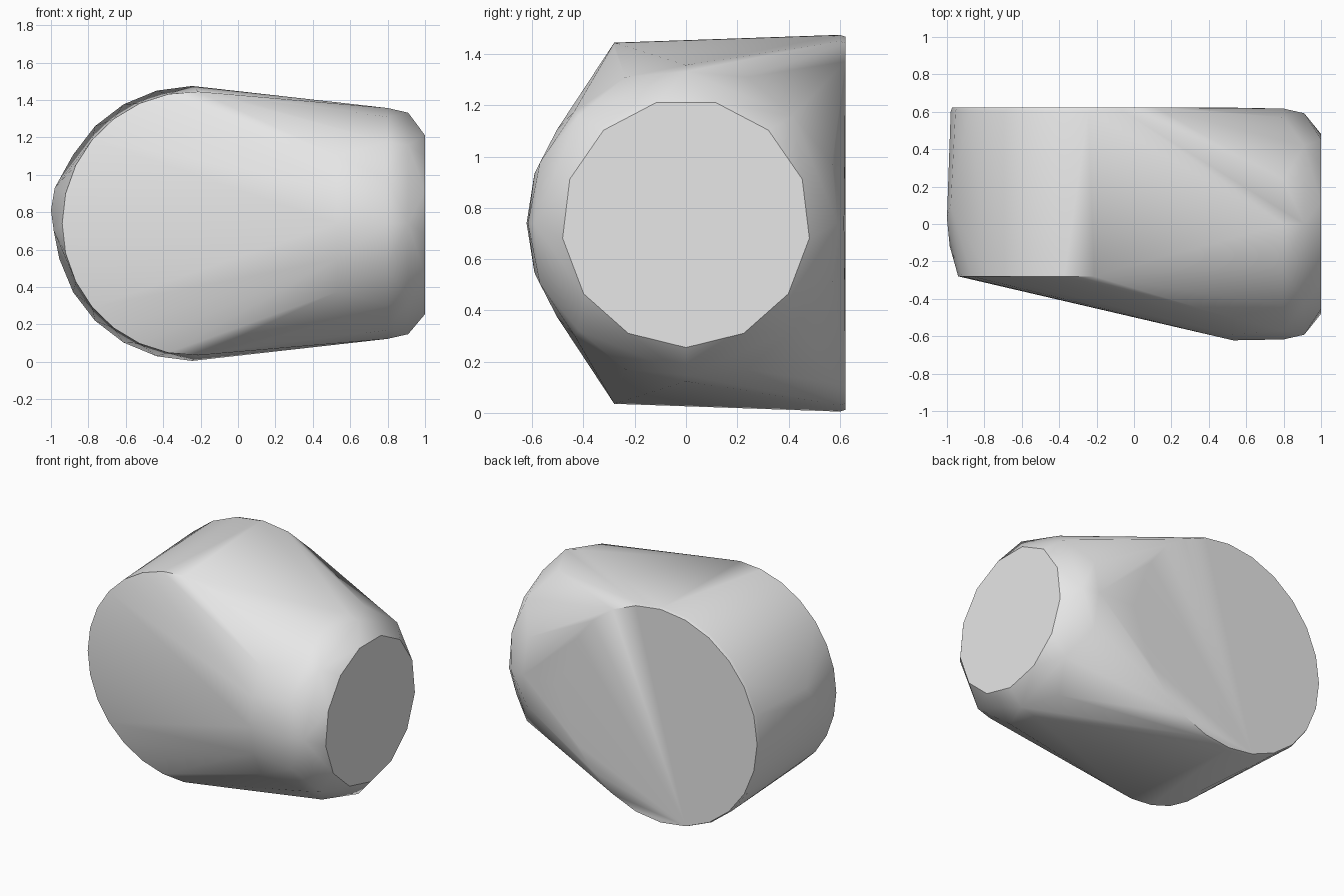
import bpy, bmesh, math

cube = bpy.data.objects.get("Cube")
if cube:
    bpy.data.objects.remove(cube, do_unlink=True)

grey = bpy.data.materials.new("light_grey")
grey.use_nodes = True
colour = (0.8, 0.8, 0.8, 1.0)
grey.diffuse_color = colour
grey.node_tree.nodes["Principled BSDF"].inputs["Base Color"].default_value = colour

MID_Z = 0.74
bm = bmesh.new()


def upright_ring(y, cx, radius, count, start=0, sweep=360):
    """Ring facing front or back, or an arc of it (degrees)."""
    steps = count if sweep == 360 else count + 1
    for i in range(steps):
        a = math.radians(start + sweep * i / count)
        bm.verts.new((cx + radius * math.cos(a), y, MID_Z + radius * math.sin(a)))


def side_ring(x, radius, count):
    """Ring facing sideways, with a corner at the bottom."""
    for i in range(count):
        a = 2 * math.pi * i / count
        bm.verts.new((x, radius * math.sin(a), MID_Z - radius * math.cos(a)))


# Wide drum: narrow-bevelled back disc and the open front arc
upright_ring(0.60, -0.245, 0.735, 24)
upright_ring(0.622, -0.245, 0.728, 24)
upright_ring(-0.28, -0.235, 0.705, 16, 75, 210)

# Slight bulge on the drum's outer side
for point in ((-1.0, 0.03, 0.81), (-0.985, -0.12, 0.70), (-0.98, 0.1, 0.93)):
    bm.verts.new(point)

# Round barrel with a chamfered end
for x, radius, count in ((0.53, 0.622, 20), (0.8, 0.617, 16),
                         (0.91, 0.592, 8), (1.0, 0.485, 13)):
    side_ring(x, radius, count)

# Stretch one convex skin over all the rings
hull = bmesh.ops.convex_hull(bm, input=bm.verts[:])
spare = {g for g in hull["geom_interior"] + hull["geom_unused"]
         if isinstance(g, bmesh.types.BMVert)}
bmesh.ops.delete(bm, geom=list(spare), context="VERTS")
loose = [v for v in bm.verts if not v.link_faces]
bmesh.ops.delete(bm, geom=loose, context="VERTS")
bmesh.ops.recalc_face_normals(bm, faces=bm.faces[:])

mesh = bpy.data.meshes.new("hull_body")
bm.to_mesh(mesh)
bm.free()
mesh.materials.append(grey)
body = bpy.data.objects.new("hull_body", mesh)
bpy.context.collection.objects.link(body)

# Smooth sides, crisp disc rims
bpy.ops.object.select_all(action="DESELECT")
body.select_set(True)
bpy.context.view_layer.objects.active = body
bpy.ops.object.shade_smooth_by_angle(angle=math.radians(35))
